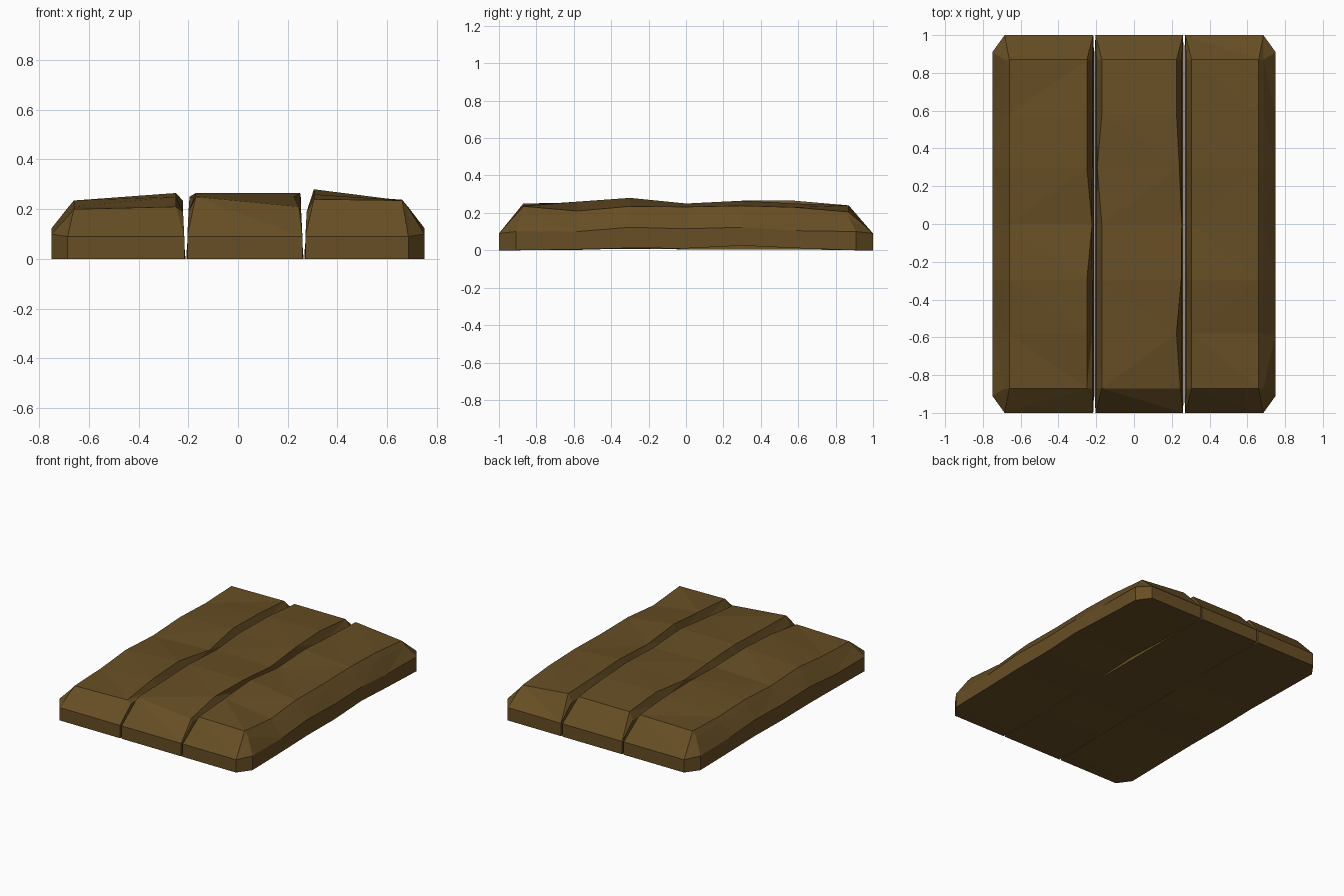
import bpy
import bmesh

cube = bpy.data.objects.get("Cube")
if cube:
    bpy.data.objects.remove(cube, do_unlink=True)

# Dark brown wood
wood = bpy.data.materials.new("dark brown wood")
wood.use_nodes = True
colour = (0.135, 0.077, 0.018, 1)
wood.diffuse_color = colour
bsdf = wood.node_tree.nodes["Principled BSDF"]
bsdf.inputs["Base Color"].default_value = colour
bsdf.inputs["Roughness"].default_value = 0.8

ROWS = [-0.87, -0.58, -0.3, 0, 0.3, 0.58, 0.87]
RIM = [0.1, 0.1, 0.123, 0.115, 0.123, 0.105, 0.1]


def outer_side(s, i, top, base):
    """Bevelled outside edge, from the bottom up; s is -1 or 1."""
    return [(s * 0.75, base), (s * 0.75, RIM[i]),
            (s * 0.685, top - 0.03), (s * 0.66, top)]


def groove_side(x, s, top, flare, base):
    """Plank edge beside a groove at x; s points away from the plank."""
    return [(x - s * 0.002, base), (x - s * 0.008, 0.09),
            (x - s * 0.011, 0.19), (x - s * flare, top)]


def plank(name, left, right, tops_l, tops_r, flare_l, flare_r, base):
    bm = bmesh.new()

    def side(x, s, i, top, flare):
        if abs(x) > 0.5:
            return outer_side(s, i, top, base[i])
        return groove_side(x, s, top, flare, base[i])

    def end_ring(y):
        # The vertical end face, with the corner cut off at the outer edge
        xl, xr = max(left, -0.685), min(right, 0.685)
        xl += 0.006 if left > -0.5 else 0
        xr -= 0.006 if right < 0.5 else 0
        pts = [(xl, 0)] + [(xl, 0.09)] * 3 + [(xr, 0.09)] * 3 + [(xr, 0)]
        return [bm.verts.new((x, y, z)) for x, z in pts]

    rings = [end_ring(-1)]
    for i, y in enumerate(ROWS):
        pts = side(left, -1, i, tops_l[i], flare_l[i])
        pts += reversed(side(right, 1, i, tops_r[i], flare_r[i]))
        ring = []
        for k, (x, z) in enumerate(pts):
            # Lower corners reach further out than the top rim
            low = k in (0, 1, 6, 7) and abs(y) > 0.8
            ring.append(bm.verts.new((x, y * 0.91 / 0.87 if low else y, z)))
        rings.append(ring)
    rings.append(end_ring(1))

    for a, b in zip(rings, rings[1:]):
        for k in range(8):
            n = (k + 1) % 8
            bm.faces.new((a[k], a[n], b[n], b[k]))
    bm.faces.new(rings[0])
    bm.faces.new(rings[-1])
    bmesh.ops.remove_doubles(bm, verts=bm.verts, dist=0.0005)
    bmesh.ops.triangulate(bm, faces=[f for f in bm.faces if len(f.verts) > 3])
    bmesh.ops.recalc_face_normals(bm, faces=bm.faces)
    mesh = bpy.data.meshes.new(name)
    bm.to_mesh(mesh)
    bm.free()
    mesh.materials.append(wood)
    bpy.context.collection.objects.link(bpy.data.objects.new(name, mesh))


FLAT = [0.04] * 7

# Three worn planks, side by side
plank("left_plank", -0.75, -0.21,
      [0.2, 0.21, 0.235, 0.22, 0.235, 0.225, 0.235],
      [0.21, 0.25, 0.265, 0.235, 0.265, 0.26, 0.24],
      FLAT, [0.04, 0.04, 0.04, 0.012, 0.04, 0.04, 0.04],
      [0, 0.005, 0.008, 0.005, 0.01, 0.005, 0])
plank("middle_plank", -0.21, 0.265,
      [0.25, 0.255, 0.265, 0.25, 0.25, 0.265, 0.24],
      [0.21, 0.25, 0.265, 0.245, 0.265, 0.265, 0.24],
      [0.04, 0.04, 0.04, 0.04, 0.015, 0.04, 0.04],
      [0.02, 0.04, 0.015, 0.012, 0.025, 0.04, 0.04],
      [0, 0.002, 0.01, 0.005, 0.005, 0.005, 0])
plank("right_plank", 0.265, 0.75,
      [0.24, 0.26, 0.28, 0.25, 0.265, 0.25, 0.24],
      [0.235, 0.21, 0.235, 0.232, 0.238, 0.23, 0.205],
      FLAT, FLAT,
      [0, 0.005, 0.012, 0.01, 0.025, 0.012, 0])
